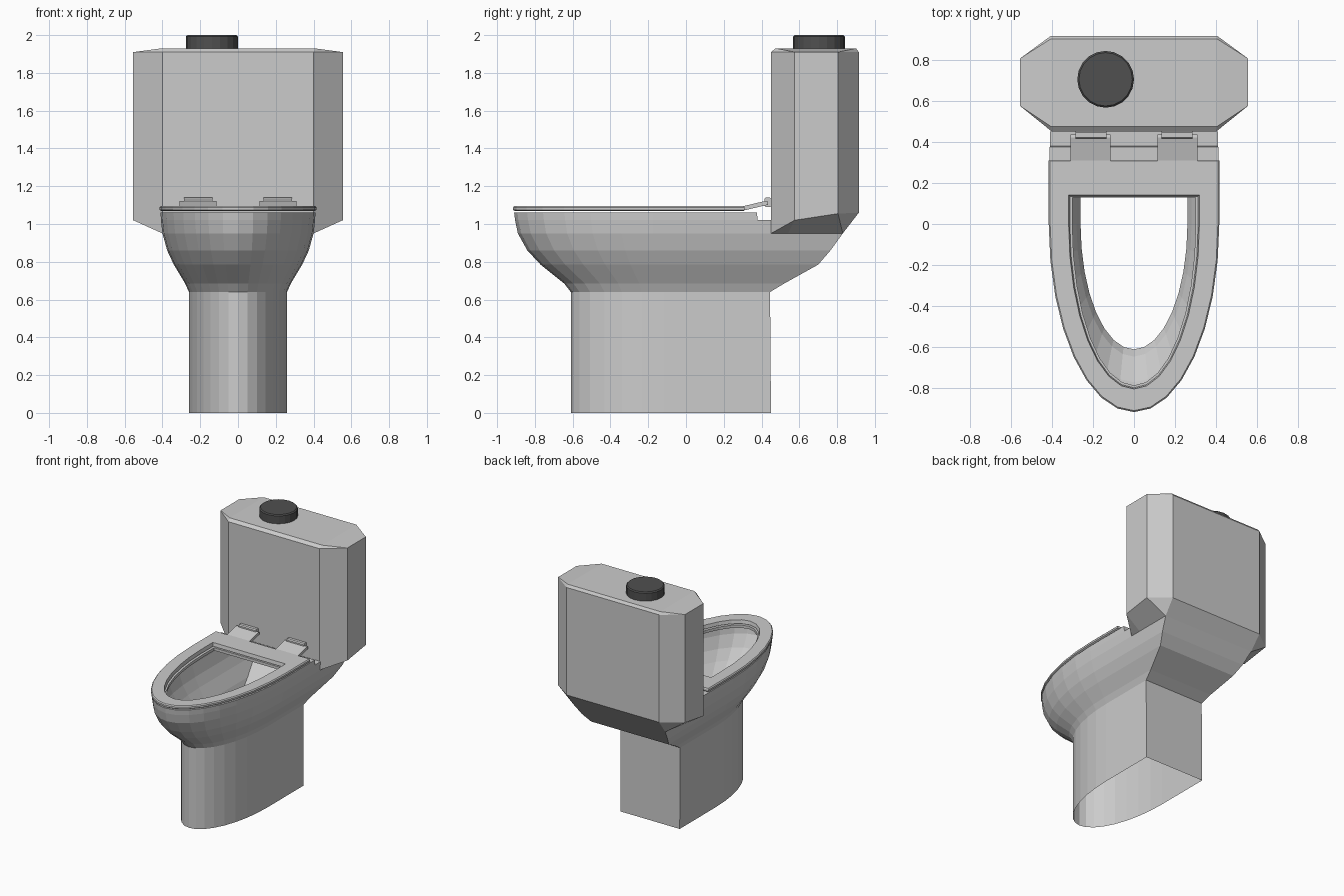
import bpy, bmesh
from math import sin, cos, pi, radians
from mathutils import Matrix

if "Cube" in bpy.data.objects:
    bpy.data.objects.remove(bpy.data.objects["Cube"])

SEG = 16  # facets round each half-oval front


def finish(name, bm, weld=0.0005):
    bmesh.ops.remove_doubles(bm, verts=bm.verts[:], dist=weld)
    bmesh.ops.recalc_face_normals(bm, faces=bm.faces[:])
    mesh = bpy.data.meshes.new(name)
    bm.to_mesh(mesh)
    bm.free()
    ob = bpy.data.objects.new(name, mesh)
    bpy.context.collection.objects.link(ob)
    return ob


def d_ring(a, front, back, z):
    """Half-oval front, straight sides, square back."""
    arc = [(a * cos(pi * i / SEG), front * sin(pi * i / SEG), z) for i in range(SEG + 1)]
    return [(a, back, z)] + arc + [(-a, back, z)]


def loft(name, rings, closed=False):
    bm = bmesh.new()
    vs = [[bm.verts.new(p) for p in r] for r in rings]
    n = len(vs[0])
    pairs = list(zip(vs, vs[1:])) + ([(vs[-1], vs[0])] if closed else [])
    for lo, hi in pairs:
        for i in range(n):
            j = (i + 1) % n
            bm.faces.new((lo[i], lo[j], hi[j], hi[i]))
    return finish(name, bm)


# Pedestal and bowl: one open shell, stepped ledge behind the rim
bowl = [(0.26, -0.61, 0.45, 0), (0.26, -0.61, 0.445, 0.64), (0.28, -0.645, 0.52, 0.685),
        (0.34, -0.77, 0.70, 0.785), (0.375, -0.84, 0.765, 0.86), (0.40, -0.89, 0.83, 0.95),
        (0.40, -0.89, 0.45, 0.95), (0.408, -0.905, 0.45, 1.02), (0.408, -0.905, 0.38, 1.02),
        (0.41, -0.91, 0.375, 1.062), (0.30, -0.785, 0.13, 1.062), (0.30, -0.785, 0.13, 1.04)]
loft("bowl", [d_ring(*r) for r in bowl])

# Seat ring with eased outer edge
seat = [(0.405, -0.905, 0.305, 1.068), (0.415, -0.915, 0.31, 1.074), (0.415, -0.915, 0.31, 1.088),
        (0.408, -0.908, 0.306, 1.096), (0.318, -0.803, 0.14, 1.096), (0.312, -0.797, 0.135, 1.068)]
loft("seat", [d_ring(*r) for r in seat], closed=True)

# Tank: eight-sided body, sloped underside, slightly raised lid
half = [(0.40, 0.45, 0.95), (0.555, 0.575, 1.02), (0.555, 0.805, 1.055), (0.405, 0.915, 1.06)]
mirror = lambda pts: pts + [(-x, y, z) for x, y, z in reversed(pts)]
foot = mirror([(0.40, 0.45, 0.95), (0.40, 0.54, 0.95), (0.40, 0.83, 0.95), (0.40, 0.83, 0.95)])
body = mirror(half)
shoulder = [(x, y, 1.91) for x, y, z in body]
lid = mirror([(0.405, 0.475, 1.93), (0.405, 0.475, 1.93), (0.405, 0.90, 1.93), (0.405, 0.90, 1.93)])
tank = loft("tank", [foot, body, shoulder, lid])
bm = bmesh.new()
bm.from_mesh(tank.data)
bmesh.ops.holes_fill(bm, edges=[e for e in bm.edges if e.is_boundary])
bmesh.ops.recalc_face_normals(bm, faces=bm.faces[:])
bm.to_mesh(tank.data)
bm.free()


def extrude_x(name, profile, x0, x1):
    """Extrude a (y, z) profile from x0 to x1."""
    bm = bmesh.new()
    a, b = [[bm.verts.new((x, y, z)) for y, z in profile] for x in (x0, x1)]
    n = len(profile)
    bm.faces.new(a)
    bm.faces.new(b)
    for i in range(n):
        j = (i + 1) % n
        bm.faces.new((a[i], a[j], b[j], b[i]))
    return finish(name, bm)


# Hinges: sloping arm and pin block on each side
arm = [(0.295, 1.075), (0.295, 1.096), (0.31, 1.096), (0.42, 1.122), (0.435, 1.118), (0.435, 1.102), (0.32, 1.075)]
pin = [(0.415, 1.098), (0.415, 1.132), (0.422, 1.14), (0.445, 1.14), (0.453, 1.132), (0.453, 1.098), (0.445, 1.09), (0.422, 1.09)]
for side, s in (("left", -1), ("right", 1)):
    extrude_x("hinge_arm_" + side, arm, s * 0.115, s * 0.31)
    extrude_x("hinge_pin_" + side, pin, s * 0.135, s * 0.285)

# Flush button on the lid
bm = bmesh.new()
bmesh.ops.create_cone(bm, cap_ends=True, segments=20, radius1=0.138, radius2=0.138, depth=0.08,
                      matrix=Matrix.Translation((-0.138, 0.704, 1.96)))
top = [e for e in bm.edges if all(v.co.z > 1.99 for v in e.verts)]
bmesh.ops.bevel(bm, geom=top, offset=0.008, segments=1, affect='EDGES')
button = finish("flush_button", bm)
mat = bpy.data.materials.new("dark_grey")
mat.diffuse_color = (0.08, 0.08, 0.08, 1)
mat.use_nodes = True
mat.node_tree.nodes["Principled BSDF"].inputs["Base Color"].default_value = mat.diffuse_color
button.data.materials.append(mat)
